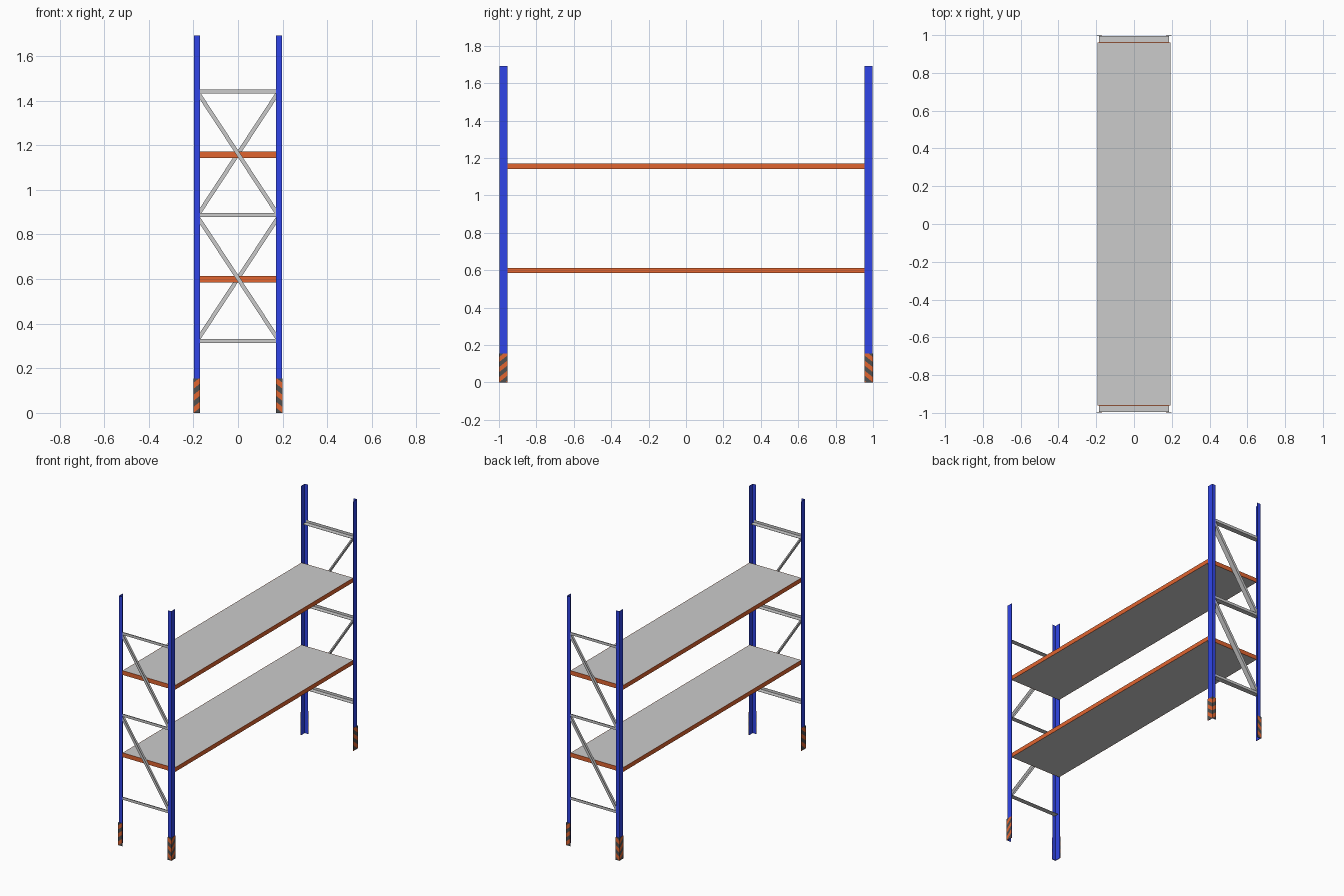
import bpy, bmesh, math
from mathutils import Matrix, Vector

if "Cube" in bpy.data.objects:
    bpy.data.objects.remove(bpy.data.objects["Cube"])


def material(name, rgb):
    m = bpy.data.materials.new(name)
    m.diffuse_color = (*rgb, 1)
    m.use_nodes = True
    m.node_tree.nodes["Principled BSDF"].inputs["Base Color"].default_value = m.diffuse_color
    return m


BLUE = material("blue_paint", (0.03, 0.06, 0.8))
ORANGE = material("orange_paint", (0.75, 0.13, 0.03))
DARK = material("dark_stripe", (0.08, 0.08, 0.08))


def finish(bm, name, mats=()):
    bmesh.ops.recalc_face_normals(bm, faces=bm.faces)
    me = bpy.data.meshes.new(name)
    bm.to_mesh(me)
    bm.free()
    for m in mats:
        me.materials.append(m)
    ob = bpy.data.objects.new(name, me)
    bpy.context.collection.objects.link(ob)
    return ob


def angle_bar(a, b, t, length):
    """L-section with its outer corner at the origin, legs along +x and +y, run along z."""
    bm = bmesh.new()
    pts = [(0, 0), (a, 0), (a, t), (t, t), (t, b), (0, b)]
    face = bm.faces.new([bm.verts.new((x, y, 0)) for x, y in pts])
    ext = bmesh.ops.extrude_face_region(bm, geom=[face])
    verts = [v for v in ext["geom"] if isinstance(v, bmesh.types.BMVert)]
    bmesh.ops.translate(bm, verts=verts, vec=(0, 0, length))
    return bm


def box(name, lo, hi, mats=()):
    bm = bmesh.new()
    bmesh.ops.create_cube(bm, size=1)
    lo, hi = Vector(lo), Vector(hi)
    bm.transform(Matrix.Translation((lo + hi) / 2) @ Matrix.Diagonal((*(hi - lo), 1)))
    return finish(bm, name, mats)


def corner(sx, sy, x, y):
    return Matrix.Translation((sx * x, sy * y, 0)) @ Matrix.Diagonal((-sx, -sy, 1, 1))


# Upright posts and striped foot guards, one per corner
PITCH, SLOPE = 0.027, 0.8
for sy, end in ((-1, "front"), (1, "back")):
    for sx, side in ((-1, "left"), (1, "right")):
        bm = angle_bar(0.027, 0.041, 0.0015, 1.692)
        bm.transform(corner(sx, sy, 0.197, 0.9965))
        finish(bm, f"{end}_{side}_post", [BLUE])

        bm = angle_bar(0.030, 0.046, 0.002, 0.155)
        normal = Vector((-SLOPE, -SLOPE, 1))
        for i in range(-2, 7):
            bmesh.ops.bisect_plane(bm, geom=bm.verts[:] + bm.edges[:] + bm.faces[:],
                                   plane_co=(0, 0, i * PITCH), plane_no=normal)
        for f in bm.faces:
            c = f.calc_center_median()
            f.material_index = math.floor(c.dot(normal) / PITCH) % 2
        bm.transform(corner(sx, sy, 0.1995, 1.0))
        finish(bm, f"{end}_{side}_foot_guard", [ORANGE, DARK])

# Shelf decks with orange edge beams
for z, level in ((0.584, "lower"), (1.142, "upper")):
    X, Y, T, top = 0.1945, 0.960, 0.002, z + 0.029
    box(f"{level}_deck", (-X + T, -Y + T, z), (X - T, Y - T, top))
    for s, n in ((-1, "left"), (1, "right")):
        x0, x1 = sorted((s * X, s * (X - T)))
        box(f"{level}_{n}_beam", (x0, -Y, z), (x1, Y, top), [ORANGE])
    for s, n in ((-1, "front"), (1, "back")):
        y0, y1 = sorted((s * Y, s * (Y - T)))
        box(f"{level}_{n}_beam", (-X + T, y0, z), (X - T, y1, top), [ORANGE])


def brace(name, sy, p, q):
    """Angle brace from p to q (x, z): upright leg outside, flange inward along the lower edge."""
    d = Vector((q[0] - p[0], 0, q[1] - p[1]))
    u = d.normalized()
    up = Vector((-u.z, 0, u.x))
    inward = Vector((0, -sy, 0))
    bm = angle_bar(0.018, 0.034, 0.0015, d.length)
    m = Matrix((up, inward, u)).transposed().to_4x4()
    m.translation = Vector((p[0], sy * 0.9945, p[1])) - up * 0.009
    bm.transform(m)
    finish(bm, name)


# End braces: three horizontals and two diagonals, the back end turned half round
for sy, end in ((-1, "front"), (1, "back")):
    for z, n in ((0.323, "lower"), (0.887, "middle"), (1.442, "upper")):
        brace(f"{end}_{n}_cross_brace", sy, (-0.186, z), (0.186, z))
    for z, n in ((0.603, "lower"), (1.162, "upper")):
        brace(f"{end}_{n}_diagonal_brace", sy, (-0.176, z - sy * 0.268), (0.176, z + sy * 0.268))
